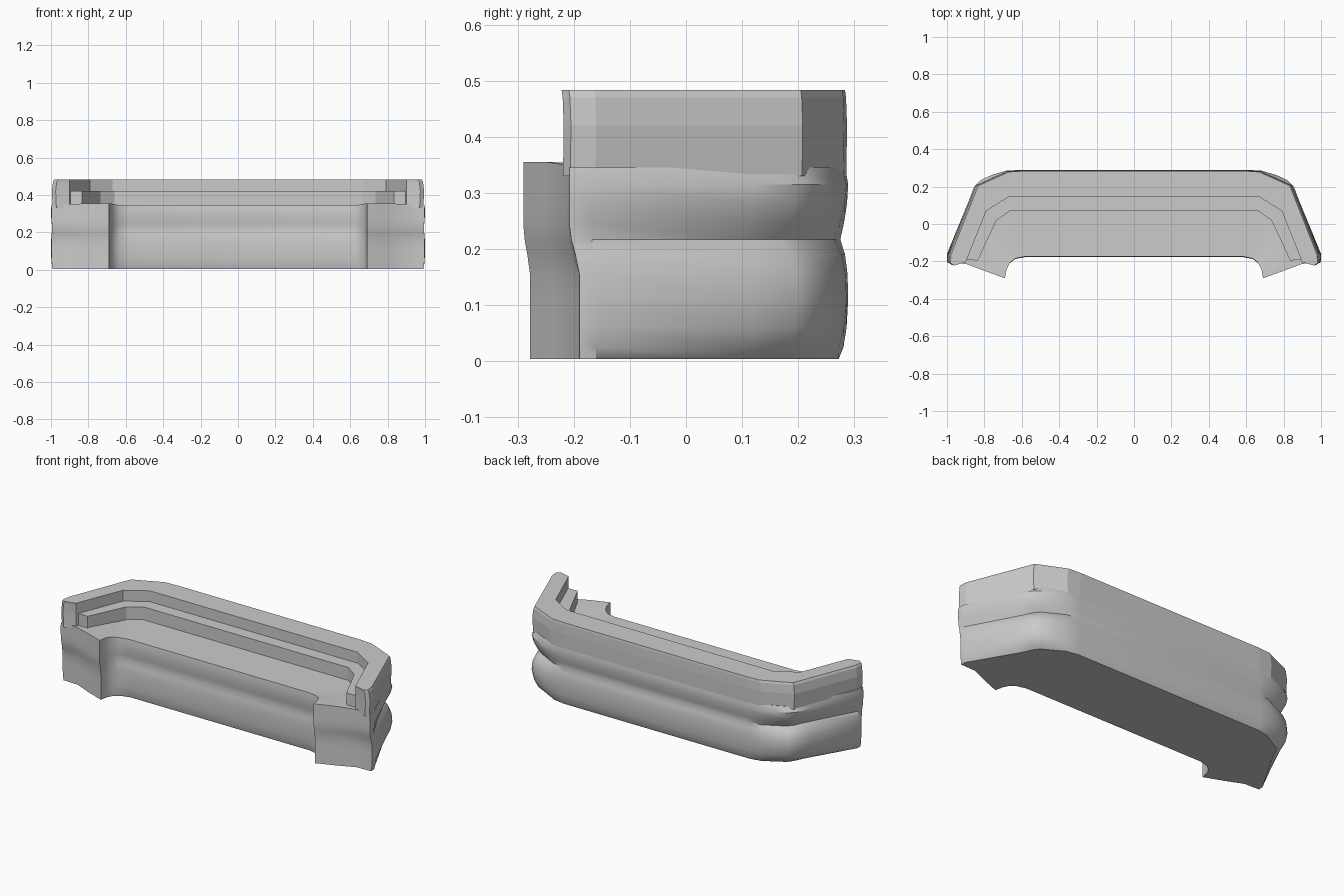
import bpy, bmesh, math

if "Cube" in bpy.data.objects:
    bpy.data.objects.remove(bpy.data.objects["Cube"])


def loft(name, rings, smooth):
    """Loft right-half outlines (mirrored across x) through stacked rings."""
    bm = bmesh.new()
    loops = []
    for half in rings:
        full = half + [(-x, y, z) for x, y, z in reversed(half)]
        loops.append([bm.verts.new(p) for p in full])
    n = len(loops[0])
    for a, b in zip(loops, loops[1:]):
        for i in range(n):
            j = (i + 1) % n
            bm.faces.new((a[i], a[j], b[j], b[i]))
    caps = [bm.faces.new(loops[0]), bm.faces.new(loops[-1])]
    bmesh.ops.triangulate(bm, faces=caps)
    bmesh.ops.recalc_face_normals(bm, faces=bm.faces)
    me = bpy.data.meshes.new(name)
    bm.to_mesh(me)
    bm.free()
    ob = bpy.data.objects.new(name, me)
    bpy.context.collection.objects.link(ob)
    if smooth:
        bpy.context.view_layer.objects.active = ob
        ob.select_set(True)
        bpy.ops.object.shade_smooth_by_angle(angle=math.radians(32))
        ob.select_set(False)
    return ob


# Lower body: x, y, inward pinch (dx, dy), lower end shift, extra top height
outline = [
    (0.60, 0.289, 0, -0.014, 0, 0), (0.68, 0.286, -0.01, -0.022, 0, 0),
    (0.76, 0.262, -0.02, -0.035, 0, 0), (0.82, 0.235, -0.03, -0.035, 0, 0),
    (0.855, 0.20, -0.04, -0.03, 0, 0), (0.885, 0.12, -0.04, -0.015, 0, 0),
    (1.0, -0.17, -0.008, 0, 0.01, 0), (0.998, -0.208, -0.005, 0, 0.018, 0),
    (0.90, -0.213, 0, 0, 0.02, 0.005), (0.80, -0.25, 0, 0, 0.014, 0.01),
    (0.69, -0.29, 0, 0, 0.012, 0.01), (0.682, -0.245, 0, 0, 0.01, 0.01),
    (0.665, -0.21, 0, 0.005, 0.004, 0.006), (0.635, -0.187, 0, 0.008, 0, 0),
    (0.58, -0.177, 0, 0.012, 0, 0),
]
# z, pinch amount, lower end shift amount
levels = [(0.004, 1.2, 1), (0.025, 0.6, 1), (0.06, 0.2, 1), (0.11, 0, 1),
          (0.155, 0.08, 1), (0.19, 0.4, 0.6), (0.217, 1, 0.2), (0.245, 0.55, 0),
          (0.28, 0.15, 0), (0.315, 0, 0), (0.345, 0.35, 0)]
body = []
for k, (z, f, s) in enumerate(levels):
    top = 1 if k == len(levels) - 1 else 0
    body.append([(x + f * dx, y + f * dy + s * e, z + top * h)
                 for x, y, dx, dy, e, h in outline])
loft("lower_body", body, True)

# Raised outer rim wrapping the back and sides
rim = [(0.60, 0.287), (0.68, 0.282), (0.845, 0.208), (0.99, -0.16),
       (0.995, -0.205), (0.975, -0.218), (0.90, -0.205), (0.79, 0.07), (0.67, 0.145)]


def rim_ring(z, d):
    return [(x - (d if i < 6 else 0), y - (d * 0.3 if i < 6 else 0), z)
            for i, (x, y) in enumerate(rim)]


loft("outer_rim", [rim_ring(0.33, 0.004), rim_ring(0.42, 0),
                   rim_ring(0.47, 0.006), rim_ring(0.483, 0.012)], False)

# Inner step between rim and flat deck
step = [(0.68, 0.16), (0.80, 0.08), (0.91, -0.19),
        (0.835, -0.195), (0.735, 0.02), (0.66, 0.072)]
loft("inner_step", [[(x, y, z) for x, y in step] for z in (0.33, 0.42)], False)
